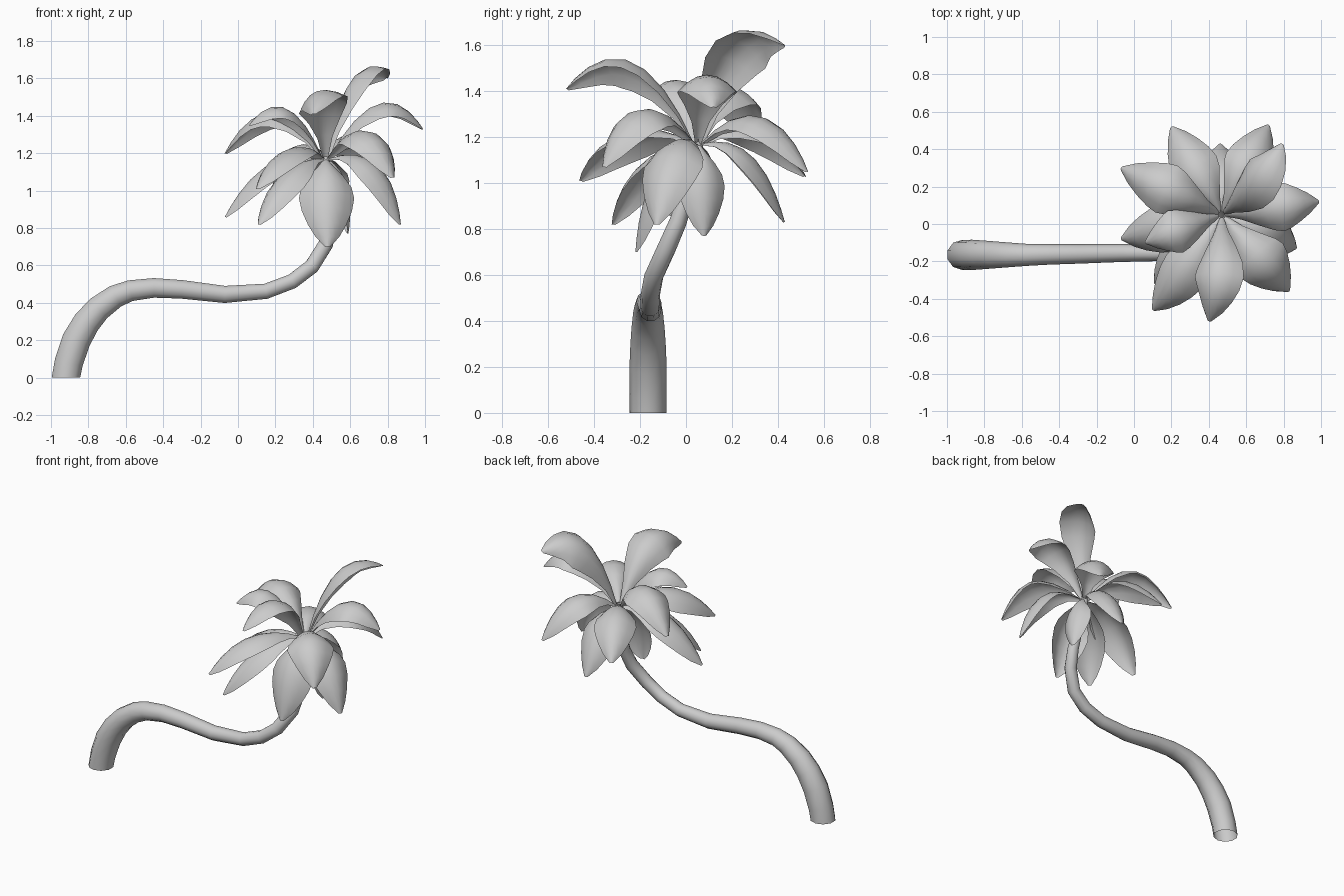
import bpy, bmesh, math
from mathutils import Vector

if "Cube" in bpy.data.objects:
    bpy.data.objects.remove(bpy.data.objects["Cube"])


def loft(name, rows, closed=False):
    """Skin a list of point rows into a smooth shaded sheet or tube."""
    bm = bmesh.new()
    grid = [[bm.verts.new(p) for p in row] for row in rows]
    n = len(grid[0])
    for a, b in zip(grid, grid[1:]):
        for i in range(n if closed else n - 1):
            j = (i + 1) % n
            bm.faces.new((a[i], a[j], b[j], b[i]))
    bmesh.ops.remove_doubles(bm, verts=bm.verts, dist=0.0005)
    bmesh.ops.recalc_face_normals(bm, faces=bm.faces)
    mesh = bpy.data.meshes.new(name)
    bm.to_mesh(mesh)
    bm.free()
    obj = bpy.data.objects.new(name, mesh)
    bpy.context.collection.objects.link(obj)
    bpy.context.view_layer.objects.active = obj
    obj.select_set(True)
    bpy.ops.object.shade_smooth_by_angle(angle=math.radians(60))
    obj.select_set(False)
    return obj


# Trunk: centre line (x, y, z) and radius
trunk = [
    (-.92, -.165, 0, .08), (-.905, -.165, .08, .08), (-.865, -.165, .2, .081),
    (-.81, -.165, .295, .077), (-.745, -.165, .37, .072), (-.655, -.165, .435, .065),
    (-.575, -.165, .465, .059), (-.45, -.162, .48, .055), (-.3, -.16, .472, .052),
    (-.07, -.155, .445, .048), (.15, -.155, .462, .043), (.29, -.155, .515, .042),
    (.395, -.14, .595, .042), (.47, -.085, .715, .041), (.49, -.035, .83, .038),
    (.485, .01, .97, .033), (.472, .04, 1.09, .029), (.465, .05, 1.18, .025)]
pts = [Vector(p[:3]) for p in trunk]
rings = []
for i, p in enumerate(pts):
    t = pts[min(i + 1, len(pts) - 1)] - pts[max(i - 1, 0)]
    t = Vector((0, 0, 1)) if i == 0 else t.normalized()
    side = (Vector((0, 1, 0)) - t * t.y).normalized()
    up = t.cross(side)
    rings.append([p + (side * math.cos(a) + up * math.sin(a)) * trunk[i][3]
                  for a in (math.tau * k / 10 for k in range(10))])
loft("trunk", rings, closed=True)

# Leaves: tip x, y, z, how far out and how high the middle is, width, roll
leaves = [
    (.99, .12, 1.33, .53, 1.465, 1, 0), (.79, .43, 1.60, .42, 1.595, 1.05, 32),
    (.72, .53, 1.05, .55, 1.29, 1, 0), (.46, .43, .83, .6, 1.12, 1, 0),
    (.20, .52, 1.03, .52, 1.24, 1, 0), (-.07, .30, 1.20, .5, 1.42, 1.05, 0),
    (.06, -.10, 1.35, .5, 1.44, .9, 0), (-.07, -.08, .86, .55, 1.14, 1, 0),
    (.11, -.32, .82, .58, 1.09, .9, 0), (.10, -.46, 1.01, .55, 1.22, 1, -12),
    (.40, -.52, 1.41, .48, 1.52, 1.05, -20), (.48, -.22, .70, .7, 1.02, 1.12, 0),
    (.83, -.36, 1.07, .6, 1.32, 1.1, 0), (.87, -.13, .82, .66, 1.14, 1.05, 0),
    (.59, .08, .77, .95, 1.02, .8, 0)]
profile = [(0, .012), (.12, .04), (.25, .083), (.4, .12), (.55, .132),
           (.7, .12), (.83, .092), (.93, .056), (1, .012)]
heart = Vector((.468, .05, 1.17))
for n, (x, y, z, frac, mid_z, width, roll) in enumerate(leaves, 1):
    tip = Vector((x, y, z))
    out = Vector((x - heart.x, y - heart.y, 0)).normalized()
    start = heart + out * .015
    mid = start.lerp(tip, frac)
    mid.z = mid_z
    ctrl = mid * 2 - (start + tip) / 2      # arch passes through mid
    flat = Vector((-out.y, out.x, 0))
    c, s = math.cos(math.radians(roll)), math.sin(math.radians(roll))
    rows = []
    for t, w in profile:
        p = start * (1 - t) ** 2 + ctrl * 2 * t * (1 - t) + tip * t * t
        tan = ((ctrl - start) * (1 - t) + (tip - ctrl) * t).normalized()
        normal = tan.cross(flat).normalized()
        side, up = flat * c - normal * s, normal * c + flat * s
        w *= width
        rows.append([p + side * (w * k) - up * (.58 * w * k * k)
                     for k in (-1, -.67, -.33, 0, .33, .67, 1)])
    loft(f"leaf_{n:02d}", rows)
